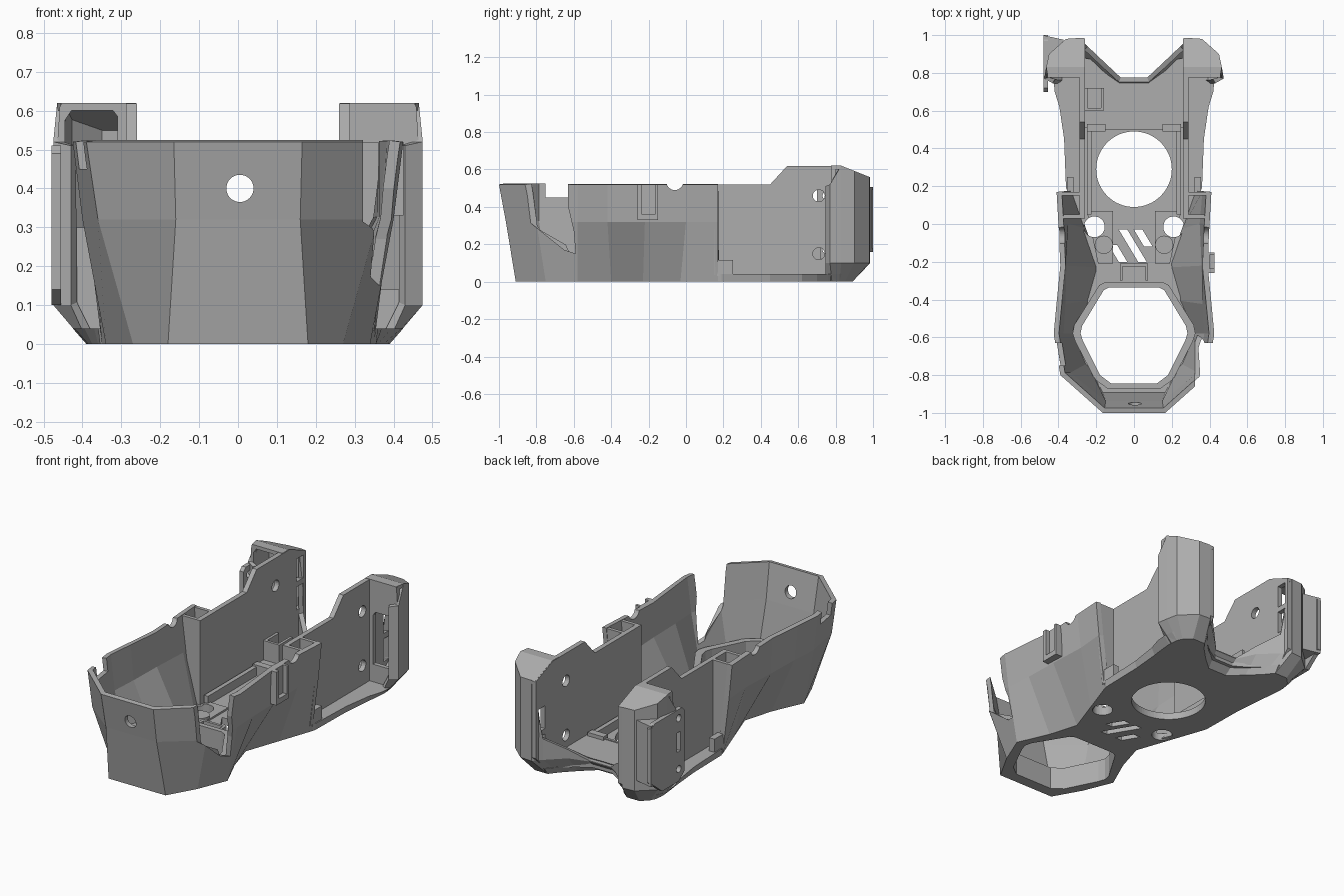
import bpy, bmesh, math

if "Cube" in bpy.data.objects:
    bpy.data.objects.remove(bpy.data.objects["Cube"])

grey = bpy.data.materials.new("grey_plastic")
grey.diffuse_color = (0.42, 0.42, 0.42, 1)
grey.use_nodes = True
grey.node_tree.nodes["Principled BSDF"].inputs["Base Color"].default_value = grey.diffuse_color


def make(name, verts, faces, thick=0, fix=False):
    me = bpy.data.meshes.new(name)
    me.from_pydata(verts, [], faces)
    if fix:
        bm = bmesh.new()
        bm.from_mesh(me)
        bmesh.ops.recalc_face_normals(bm, faces=bm.faces)
        bm.to_mesh(me)
        bm.free()
    me.materials.append(grey)
    ob = bpy.data.objects.new(name, me)
    bpy.context.collection.objects.link(ob)
    if thick:
        m = ob.modifiers.new("thickness", 'SOLIDIFY')
        m.thickness, m.offset = thick, -1
        apply(ob, m)
    return ob


def apply(ob, mod):
    bpy.context.view_layer.objects.active = ob
    bpy.ops.object.modifier_apply(modifier=mod.name)


def sheet(name, rings, thick):
    """Thin wall lofted through rings of equal length."""
    n = len(rings[0])
    faces = [(r * n + i, r * n + i + 1, (r + 1) * n + i + 1, (r + 1) * n + i)
             for r in range(len(rings) - 1) for i in range(n - 1)]
    return make(name, [p for r in rings for p in r], faces, thick)


def loft(name, a, b):
    """Closed solid between two outlines of equal length."""
    n = len(a)
    faces = [tuple(range(n)), tuple(range(n, 2 * n))]
    faces += [(i, (i + 1) % n, n + (i + 1) % n, n + i) for i in range(n)]
    return make(name, a + b, faces, fix=True)


def prism(name, outline, lo, hi, axis='z'):
    """Outline extruded along an axis; x-axis outlines are (y, z), y-axis ones (x, z)."""
    place = {'z': lambda a, b, h: (a, b, h), 'x': lambda a, b, h: (h, a, b),
             'y': lambda a, b, h: (a, h, b)}[axis]
    return loft(name, *[[place(a, b, h) for a, b in outline] for h in (lo, hi)])


def box(name, x0, x1, y0, y1, z0, z1):
    return prism(name, [(x0, y0), (x1, y0), (x1, y1), (x0, y1)], z0, z1)


def circle(cx, cy, r, n=40):
    return [(cx + r * math.cos(2 * math.pi * i / n), cy + r * math.sin(2 * math.pi * i / n))
            for i in range(n)]


def cut(ob, cutter):
    m = ob.modifiers.new("cut", 'BOOLEAN')
    m.operation, m.solver, m.object = 'DIFFERENCE', 'EXACT', cutter
    apply(ob, m)
    bpy.data.objects.remove(cutter)


def both(right, rear=False):
    """Mirror a right-hand path into one path running counter-clockwise."""
    left = [(-p[0],) + tuple(p[1:]) for p in reversed(right)]
    return right + left if rear else left + right


# front bowl, faceted and waisted at the sides
low = [(.18, -.91), (.27, -.75), (.34, -.58), (.26, -.40), (.21, -.23), (.28, -.03), (.35, .17)]
mid = [(.16, -.963), (.36, -.80), (.40, -.58), (.39, -.42), (.385, -.22), (.375, 0), (.39, .17)]
top = [(.165, -1.0), (.39, -.80), (.425, -.58), (.41, -.42), (.39, -.22), (.40, 0), (.41, .17)]
bowl = sheet("front_bowl", [[(x, y, z) for x, y in both(r)]
                            for r, z in ((low, 0), (mid, .32), (top, .52))], .028)
cut(bowl, prism("hole_cutter", circle(.005, .40, .035), -1.1, -.8, 'y'))
cut(bowl, prism("side_cutter", [(-.88, .6), (-.88, .38), (-.85, .33), (-.65, .17), (-.59, .15),
                                (-.60, .27), (-.63, .40), (-.63, .6)], .322, .6, 'x'))
cut(bowl, box("notch_cutter", -.6, -.2, -.75, -.63, .45, .6))
cut(bowl, prism("rim_cutter", circle(-.06, .535, .045), -.6, .6, 'x'))

# floor plate: outer ledge beside the rear walls, with openings
foot = [(.355, .19), (.36, .45), (.375, .62), (.385, .70), (.39, .76), (.385, .82), (.37, .85),
        (.33, .89), (.25, .89), (.21, .84), (.14, .77), (.06, .70)]
ledge = [(.36, .19), (.37, .45), (.395, .62), (.42, .70), (.425, .76), (.42, .82), (.40, .87),
         (.34, .92), (.25, .92), (.21, .87), (.145, .80), (.065, .73)]
floor = loft("floor_plate", [(x, y, 0) for x, y in both(low) + both(foot, True)],
             [(x, y, .04) for x, y in both(low) + both(ledge, True)])
hexagon = [(.13, -.335), (.16, -.35), (.275, -.54), (.283, -.58), (.27, -.62), (.18, -.80),
           (.12, -.845)]
hex_in = both(hexagon, True)
hex_out = [(x * 1.15, -.59 + (y + .59) * 1.11) for x, y in hex_in]
cut(floor, prism("lens_cutter", hex_in, -.1, .1))
cut(floor, prism("round_cutter", circle(0, .29, .2, 64), -.1, .1))
for s in (-1, 1):
    cut(floor, prism("small_cutter", circle(s * .21, -.015, .055), -.1, .1))
for x, y0, y1 in ((-.09, -.20, -.11), (-.035, -.20, -.03), (.045, -.12, -.03)):
    w = (y1 - y0) * .6
    cut(floor, prism("vent_cutter", [(x, y1), (x - .045, y1), (x - .045 + w, y0), (x + w, y0)],
                     -.1, .1))

# raised rim round the large front opening
n = len(hex_in)
rv = [(x, y, z) for z in (.02, .13) for ring in (hex_out, hex_in) for x, y in ring]
rf = []
for i in range(n):
    j = (i + 1) % n
    for a, b in ((0, n), (n, 3 * n), (3 * n, 2 * n), (2 * n, 0)):
        rf.append((a + i, a + j, b + j, b + i))
make("opening_rim", rv, rf, fix=True)

# outer shell of the corner pillars, running into the low back lip: x, y, top height
rear = [(.43, .745, .51), (.475, .77, .52), (.465, .83, .62), (.45, .90, .59), (.36, .98, .56),
        (.287, .985, .56), (.245, .94, .22), (.15, .85, .15), (.07, .775, .08), (.01, .775, .08)]
base = [(.385, .745), (.39, .78), (.385, .82), (.37, .85), (.33, .89), (.25, .89), (.21, .84),
        (.14, .77), (.06, .70), (.01, .70)]
knee = [(x, y, min(.10, t - .005)) for x, y, t in rear]
sheet("rear_shell", [[(x, y, 0) for x, y in both(base, True)],
                     both(knee, True), both(rear, True)], .026)
prism("rear_shelf", both([(.265, .51), (.265, .88), (.22, .87), (.135, .80), (.06, .755)], True),
      .035, .08)

for s, side in ((-1, "left"), (1, "right")):
    def part(name, x0, x1, *rest):
        a, b = sorted((s * x0, s * x1))
        return box(side + "_" + name, a, b, *rest)

    # inner side wall, set in from the ledge, with screw holes and slots
    wall = prism(side + "_wall", [(.03, .03), (.90, .03), (.983, .12), (.983, .558), (.83, .618),
                                  (.54, .618), (.45, .52), (.03, .52)],
                 *sorted((s * .26, s * .288)), 'x')
    for z in (.46, .15):
        cut(wall, prism("screw_cutter", circle(.71, z, .032, 24), -.6, .6, 'x'))
    for z0, z1 in ((.10, .23), (.26, .39)):
        up = 0 if s > 0 else .15
        cut(wall, box("slot_cutter", -.6, .6, .90, .96, z0 + up, z1 + up))

    # sloping roof over the pillar
    outline = [(.262, .775), (.455, .775), (.465, .83), (.45, .90), (.36, .98), (.265, .985),
               (.262, .83)]
    k = len(outline)
    v = [(s * x, y, .62 - max(0, y - .83) * .4 - d) for d in (0, .02) for x, y in outline]
    f = [(0, 1, 2, 6), (2, 3, 4, 5, 6)]
    f += [tuple(i + k for i in q) for q in f]
    f += [(i, (i + 1) % k, k + (i + 1) % k, k + i) for i in range(k)]
    make(side + "_pillar_roof", v, f, fix=True)

    # pillar front face with its window
    panel = prism(side + "_pillar_front", [(s * x, z) for x, z in (
        (.27, .04), (.41, .04), (.465, .10), (.465, .51), (.458, .615), (.27, .615))],
        .775, .80, 'y')
    z0, z1 = (.14, .44) if s > 0 else (.30, .605)
    cut(panel, prism("window_cutter", [(s * x, z) for x, z in (
        (.31, z0), (.43, z0), (.445, z0 + .015), (.445, z1 - .03), (.425, z1), (.325, z1),
        (.31, z1 - .02))], .7, .9, 'y'))

    # upright pockets beside the bowl, open at the top
    prism(side + "_pocket_front", [(s * x, z) for x, z in (
        (.265, .03), (.29, .03), (.36, .32), (.385, .52), (.265, .52))], .03, .05, 'y')
    prism(side + "_pocket_back", [(s * x, z) for x, z in (
        (.265, .035), (.35, .035), (.383, .32), (.405, .52), (.265, .52))], .15, .17, 'y')
    # floor rails, clips and pads
    part("floor_rail", .225, .25, .05, .50, .03, .09)
    part("rail_end", .15, .25, .49, .53, .03, .10)
    part("wall_clip", .32, .355, .165, .25, .03, .115)
    pad = prism(side + "_pad", [(s * x, y) for x, y in
                ((.11, -.21), (.19, -.21), (.25, .07), (.11, .07))], .03, .05)
    cut(pad, prism("pad_cutter", circle(s * .21, -.015, .055), 0, .1))
    prism(side + "_boss", circle(s * .16, -.11, .048), .03, .065)

# crossbar, centre bracket, small rear box
box("crossbar", -.16, .16, .50, .515, .03, .085)
for x in (-.075, .06):
    box("centre_bracket", x, x + .015, -.30, -.21, .03, .10)
box("bracket_bridge", -.075, .075, -.225, -.21, .03, .10)
small = box("rear_box", -.26, -.16, .60, .72, .06, .19)
cut(small, box("box_cutter", -.245, -.175, .615, .74, .09, .3))

# right outer latch
latch = box("side_latch", .37, .425, -.26, -.15, .33, .52)
cut(latch, box("latch_cutter", .40, .5, -.235, -.165, .36, .6))

# left outer mounting plate and the web joining it to the pillar
plate = prism("mounting_plate", [(.70, .14), (.75, .10), (.90, .10), (1.0, .18), (1.0, .49),
                                 (.97, .51), (.72, .51), (.70, .49)], -.48, -.455, 'x')
for z in (.17, .46):
    cut(plate, prism("plate_cutter", circle(.75, z, .02, 20), -.6, -.4, 'x'))
cut(plate, box("plate_slot_cutter", -.6, -.4, .735, .765, .27, .38))
prism("plate_web", [(-.478, .999), (-.37, .975), (-.44, .90), (-.46, .84), (-.478, .84)], .16, .505)
